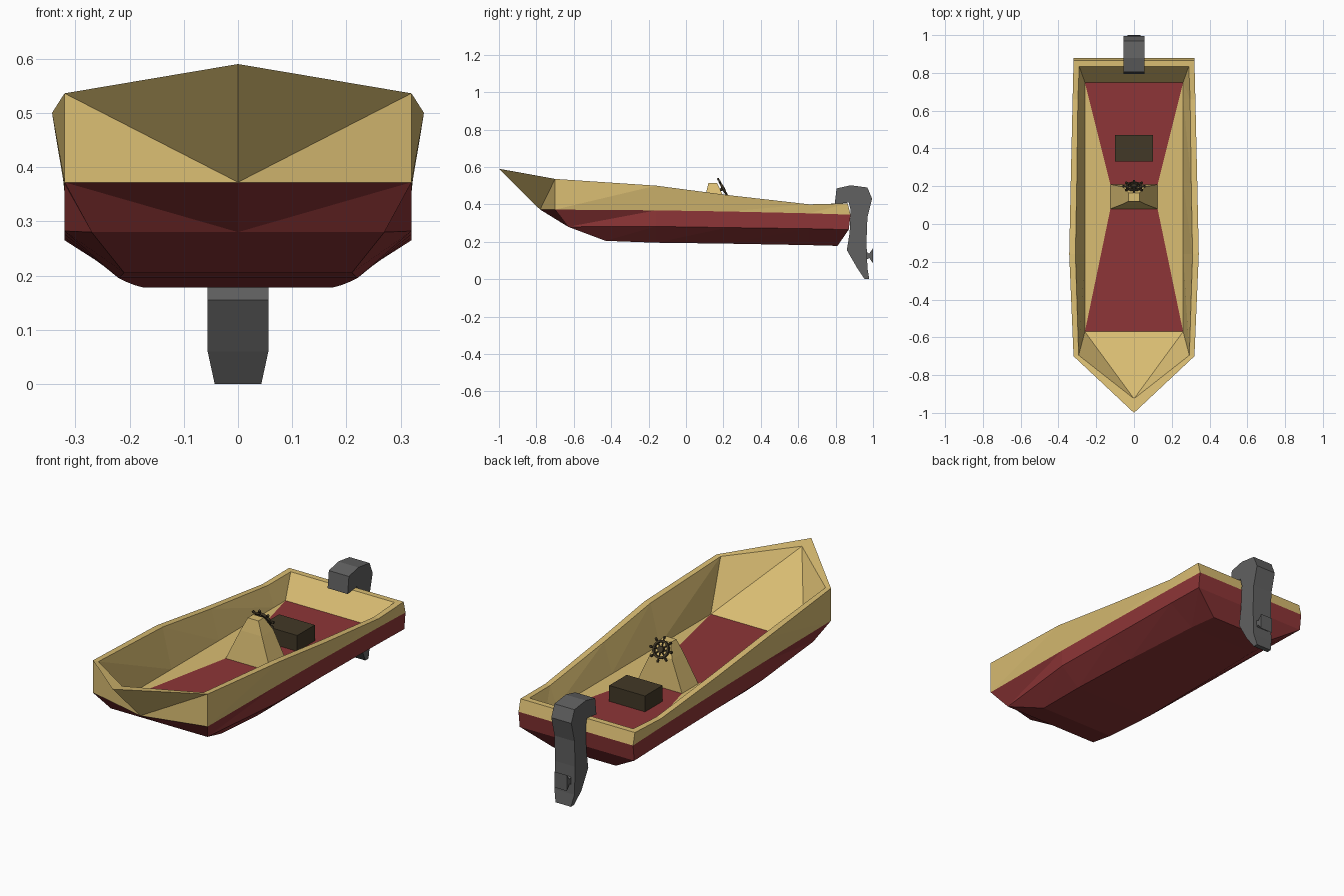
import bpy, bmesh, math
from mathutils import Matrix, Vector

if "Cube" in bpy.data.objects:
    bpy.data.objects.remove(bpy.data.objects["Cube"])


def material(name, rgb):
    m = bpy.data.materials.new(name)
    m.diffuse_color = (*rgb, 1)
    m.use_nodes = True
    m.node_tree.nodes["Principled BSDF"].inputs["Base Color"].default_value = m.diffuse_color
    return m


YELLOW = material("yellow", (.70, .51, .17))
RED = material("red", (.27, .036, .038))
BROWN = material("dark_brown", (.055, .04, .02))
GREY = material("dark_grey", (.12, .12, .12))


def finish(name, bm, *mats):
    bmesh.ops.remove_doubles(bm, verts=bm.verts, dist=1e-5)
    bmesh.ops.dissolve_degenerate(bm, edges=bm.edges, dist=1e-5)
    bmesh.ops.recalc_face_normals(bm, faces=bm.faces)
    me = bpy.data.meshes.new(name)
    bm.to_mesh(me)
    bm.free()
    for m in mats:
        me.materials.append(m)
    ob = bpy.data.objects.new(name, me)
    bpy.context.collection.objects.link(ob)
    return ob


def prism(name, profile, half_width, mat):
    """Extrude a (y, z) outline across x; half_width is a function of z."""
    bm = bmesh.new()
    sides = [[bm.verts.new((s * half_width(z), y, z)) for y, z in profile] for s in (-1, 1)]
    n = len(profile)
    for i in range(n):
        j = (i + 1) % n
        bm.faces.new((sides[0][i], sides[0][j], sides[1][j], sides[1][i]))
    for side in sides:
        bm.faces.new(side)
    return finish(name, bm, mat)


# Hull: half-side lines from bow to stern, keel up to rim and down to the floor
FLOOR = .30
Y = (-.16, .22, .66)
bottom = [(0, -.43, .205), (.21, -.43, .205), (.22, Y[0], .195), (.21, Y[1], .19), (.19, Y[2], .182), (.175, .81, .178)]
chine = [(0, -.63, .28), (.27, -.63, .28), (.32, Y[0], .282), (.32, Y[1], .276), (.32, Y[2], .27), (.32, .87, .265)]
stripe = [(0, -.78, .372), (.32, -.70, .372), (.32, Y[0], .368), (.32, Y[1], .362), (.32, Y[2], .352), (.32, .88, .345)]
gunwale = [(0, -1, .59), (.32, -.70, .536), (.343, Y[0], .50), (.335, Y[1], .45), (.325, Y[2], .40), (.32, .865, .405)]
rim = [(0, -.925, .577), (.293, -.695, .535), (.31, Y[0], .50), (.303, Y[1], .45), (.297, Y[2], .40), (.29, .835, .405)]
floor = [(x, y, FLOOR) for x, y in ((0, -.57), (.26, -.57), (.26, Y[0]), (.26, Y[1]), (.26, Y[2]), (.26, .75))]
keel = [(0, y, z) for x, y, z in bottom]

bm = bmesh.new()
rows = []
for line in (keel, bottom, chine, stripe, gunwale, rim, floor):
    line = line + [(0, line[-1][1], line[-1][2])]          # run across the transom
    rows.append([bm.verts.new(p) for p in line])
for j in range(len(rows) - 1):
    lo, hi = rows[j], rows[j + 1]
    for i in range(len(lo) - 1):
        for tri in ((lo[i], lo[i + 1], hi[i + 1]), (lo[i], hi[i + 1], hi[i])):
            bm.faces.new(tri).material_index = 0 if j < 3 else 1

# Cockpit floor: red hourglass with yellow side decks
f = rows[-1]
a, b, c, d = (bm.verts.new((x, y, FLOOR)) for x, y in ((0, .08), (.125, .08), (.125, .21), (0, .21)))
bm.faces.new((f[0], f[1], b, a)).material_index = 0
bm.faces.new((*f[1:6], c, b)).material_index = 1
bm.faces.new((f[5], f[6], d, c)).material_index = 0
bm.faces.new((a, b, c, d)).material_index = 1
bm.verts.ensure_lookup_table()
bmesh.ops.mirror(bm, geom=bm.verts[:] + bm.edges[:] + bm.faces[:], axis='X', merge_dist=1e-5)
hull = finish("boat_hull", bm, RED, YELLOW)

# Steering console: tapering column
bm = bmesh.new()
rings = []
for w, y0, y1, z in ((.125, .08, .21, FLOOR), (.06, .105, .197, .45), (.03, .12, .165, .515)):
    rings.append([bm.verts.new(p) for p in ((-w, y0, z), (w, y0, z), (w, y1, z), (-w, y1, z))])
for r0, r1 in zip(rings, rings[1:]):
    for i in range(4):
        k = (i + 1) % 4
        bm.faces.new((r0[i], r0[k], r1[k], r1[i]))
bm.faces.new(rings[0])
bm.faces.new(rings[-1])
finish("steering_console", bm, YELLOW)

# Steering wheel: ring, hub, stem and eight handles, tilted towards the stern
bm = bmesh.new()
N = 16
sect = [(.034, -.006), (.044, -.006), (.044, .006), (.034, .006)]
ring = [[bm.verts.new((r * math.cos(t), r * math.sin(t), h)) for r, h in sect]
        for t in (2 * math.pi * i / N for i in range(N))]
for i in range(N):
    for k in range(4):
        bm.faces.new((ring[i][k], ring[(i + 1) % N][k], ring[(i + 1) % N][(k + 1) % 4], ring[i][(k + 1) % 4]))


def rod(r, length, matrix, seg=6):
    bmesh.ops.create_cone(bm, cap_ends=True, segments=seg, radius1=r, radius2=r, depth=length, matrix=matrix)


rod(.016, .016, Matrix.Identity(4), 10)
rod(.008, .05, Matrix.Translation((0, 0, -.025)))
for i in range(8):
    turn = Matrix.Rotation(i * math.pi / 4, 4, 'Z')
    rod(.004, .05, turn @ Matrix.Translation((.033, 0, 0)) @ Matrix.Rotation(math.pi / 2, 4, 'Y'))
    rod(.0065, .012, turn @ Matrix.Translation((.056, 0, 0)) @ Matrix.Rotation(math.pi / 2, 4, 'Y'))
tilt = Matrix.Rotation(math.radians(-62), 4, 'X')
bm.transform(Matrix.Translation((0, .199, .485)) @ tilt)
finish("steering_wheel", bm, BROWN)

# Seat box
prism("seat_box", [(.33, .29), (.47, .29), (.47, .38), (.33, .38)], lambda z: .10, BROWN)

# Outboard motor and its propeller
prism("outboard_motor",
      [(.795, .40), (.805, .485), (.88, .502), (.97, .49), (.995, .43), (.97, .33), (.965, .20),
       (.97, .06), (.98, 0), (.955, 0), (.915, .06), (.86, .155), (.875, .25), (.88, .37), (.87, .41)],
      lambda z: .056 if z > .05 else .043, GREY)
prism("propeller", [(.955, .15), (.98, .137), (1, .165), (1, .085), (.98, .113), (.955, .10)],
      lambda z: .035, GREY)
